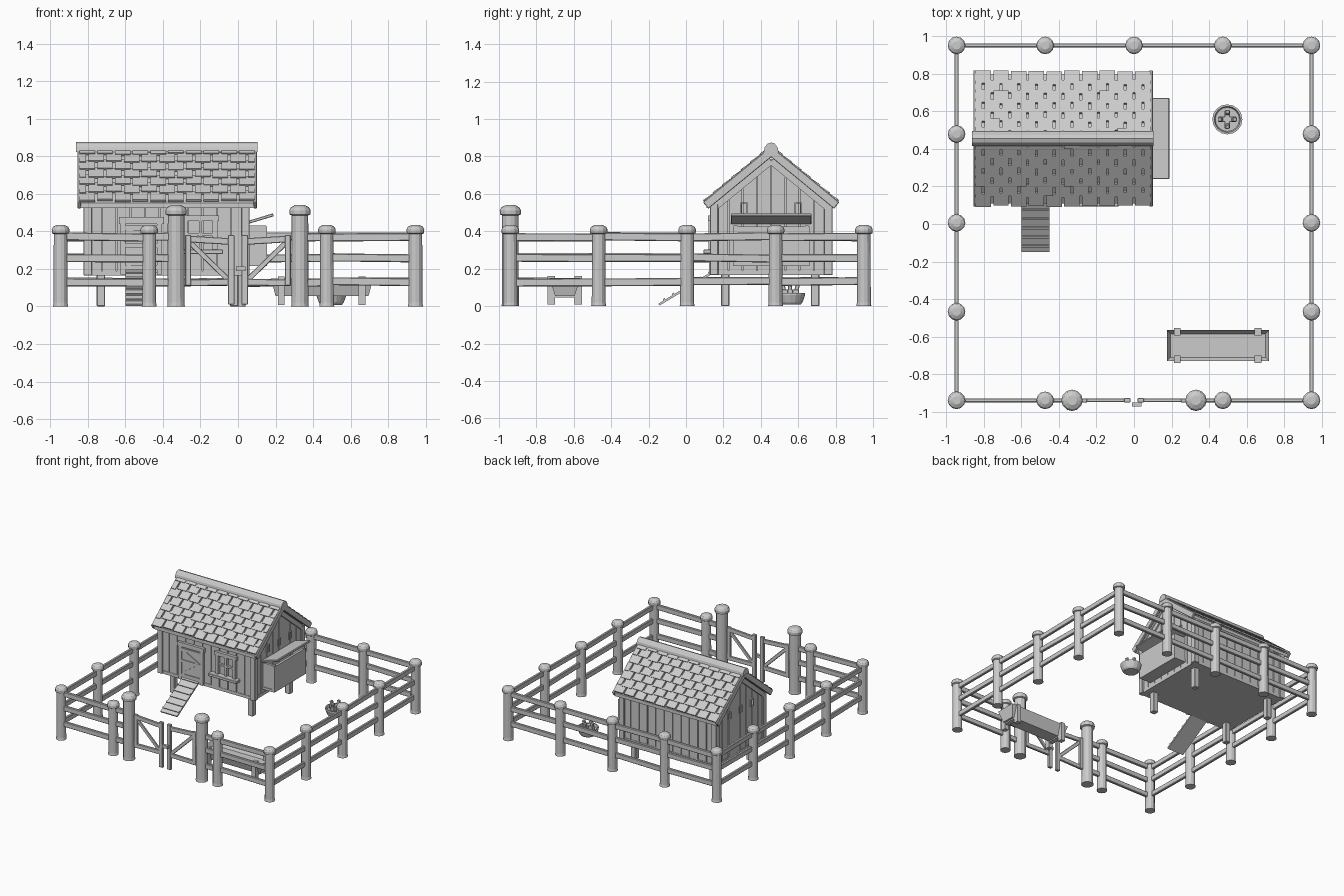
import bpy, bmesh, math, random
from mathutils import Matrix, Vector, Euler

if "Cube" in bpy.data.objects:
    bpy.data.objects.remove(bpy.data.objects["Cube"])

random.seed(4)

def finish(name, bm):
    bmesh.ops.recalc_face_normals(bm, faces=bm.faces)
    me = bpy.data.meshes.new(name)
    bm.to_mesh(me)
    bm.free()
    ob = bpy.data.objects.new(name, me)
    bpy.context.collection.objects.link(ob)
    return ob

def box(c, s, rot=(0, 0, 0)):
    return Matrix.Translation(c) @ Euler(rot).to_matrix().to_4x4() @ Matrix.Diagonal((*s, 1))

def span(x0, x1, y0, y1, z0, z1):
    return box(((x0 + x1) / 2, (y0 + y1) / 2, (z0 + z1) / 2), (x1 - x0, y1 - y0, z1 - z0))

def beam(p, q, w, h):
    p, q = Vector(p), Vector(q)
    d = q - p
    return (Matrix.Translation((p + q) / 2) @ d.to_track_quat('X', 'Z').to_matrix().to_4x4()
            @ Matrix.Diagonal((d.length, w, h, 1)))

def boxes(name, mats, bevel=0.0):
    bm = bmesh.new()
    for m in mats:
        bmesh.ops.create_cube(bm, size=1, matrix=m)
    ob = finish(name, bm)
    if bevel:
        b = ob.modifiers.new("bevel", 'BEVEL')
        b.width, b.segments = bevel, 1
    return ob

def prisms(name, items):
    """items: (x0, x1, [(y, z), ...]) profiles extruded along x"""
    bm = bmesh.new()
    for x0, x1, prof in items:
        f = bm.faces.new([bm.verts.new((x0, y, z)) for y, z in prof])
        r = bmesh.ops.extrude_face_region(bm, geom=[f])
        bmesh.ops.translate(bm, vec=(x1 - x0, 0, 0),
                            verts=[v for v in r['geom'] if isinstance(v, bmesh.types.BMVert)])
        bm.faces.new([e for e in f.verts]) if not f.is_valid else None
    return finish(name, bm)

def lathe(name, prof, loc, n=12):
    bm = bmesh.new()
    rings = [[bm.verts.new((loc[0] + r * math.cos(2 * math.pi * i / n),
                            loc[1] + r * math.sin(2 * math.pi * i / n), z)) for i in range(n)]
             for r, z in prof]
    for a, b in zip(rings, rings[1:]):
        for i in range(n):
            bm.faces.new((a[i], a[(i + 1) % n], b[(i + 1) % n], b[i]))
    bm.faces.new(rings[0])
    bm.faces.new(rings[-1])
    return finish(name, bm)

# Fence posts
P = [-0.945, -0.473, 0.0, 0.473, 0.945]
YO = 0.006
YF, YB = P[0] + YO, P[-1] + YO
post = [(.040, 0), (.037, .02), (.036, .385), (.046, .39), (.047, .41), (.040, .424), (.022, .434)]
gpost = [(.047, 0), (.045, .02), (.044, .485), (.056, .49), (.057, .512), (.048, .528), (.026, .54)]
spots = {(x, y) for x in P for y in P if abs(x) > .9 or abs(y) > .9} - {(0.0, P[0])}
for x, y in sorted(spots):
    lathe("fence_post", post, (x, y + YO))
for x in (-.33, .33):
    lathe("gate_post", gpost, (x, YF))

# Fence rails
def j():
    return random.uniform(-.005, .005)
rails = []
for z in (.37, .258, .13):
    for a, b in zip(P, P[1:]):
        for x in (P[0], P[-1]):
            rails.append(beam((x, a + YO, z + j()), (x, b + YO, z + j()), .022, .042))
        rails.append(beam((a, YB, z + j()), (b, YB, z + j()), .022, .042))
    for s in (-1, 1):
        rails.append(beam((s * .945, YF, z + j()), (s * .473, YF, z + j()), .022, .042))
        rails.append(beam((s * .473, YF, z + j()), (s * .33, YF, z + j()), .022, .042))
boxes("fence_rails", rails, .004)

# Gate leaves
for s, n in ((-1, "left"), (1, "right")):
    boxes("gate_leaf_" + n, [
        box((s * .265, YF, .245), (.032, .022, .27)),
        box((s * .036, YF, .195), (.034, .024, .37)),
        beam((s * .28, YF, .36), (s * .03, YF, .345), .018, .035),
        beam((s * .28, YF, .125), (s * .03, YF, .13), .018, .035),
        beam((s * .26, YF, .345), (s * .05, YF, .14), .014, .028)], .003)
boxes("gate_latch", [box((.015, YF - .022, .2), (.05, .02, .025))])

# House shell
X0, X1, Y0, Y1, YC, ZB = -.80, .04, .15, .76, .455, .17
K = .82
ANG = math.atan(K)
def h(y, top=.79):
    return top - K * abs(y - YC)
prisms("house_core", [(X0, X1, [(Y0, ZB), (Y1, ZB), (Y1, h(Y1)), (YC, h(YC)), (Y0, h(Y0))])])
boxes("house_floor", [span(X0 - .012, X1 + .012, Y0 - .012, Y1 + .012, ZB - .005, ZB + .02)])

# Wall planks on the long sides and the gables
n, planks = 11, []
w = (X1 - X0) / n
for i in range(n):
    a, t = X0 + i * w, random.uniform(.008, .012)
    planks += [span(a + .003, a + w - .003, Y0 - t, Y0, ZB, .53), span(a + .003, a + w - .003, Y1, Y1 + t, ZB, .53)]
boxes("long_wall_planks", planks)
n, items = 8, []
w = (Y1 - Y0) / n
for i in range(n):
    a, b = Y0 + i * w + .003, Y0 + (i + 1) * w - .003
    for x, s in ((X1, 1), (X0, -1)):
        items.append((x, x + s * random.uniform(.008, .012), [(a, ZB), (b, ZB), (b, h(b)), (a, h(a))]))
prisms("gable_planks", items)
boxes("corner_boards", [box((x, y, .355), (.045, .045, .38)) for x in (X0, X1) for y in (Y0, Y1)], .003)

# Gable trim and vents
trim = []
for x in (X0 - .012, X1 + .012):
    for y in (Y0, Y1):
        trim.append(beam((x, y, h(y, .775)), (x, YC, .775), .02, .035))
    for y in (.31, .455, .60):
        trim += [box((x, y + d, .525), (.012, .006, .055)) for d in (-.016, .016)]
        trim.append(box((x, y, .552), (.012, .038, .006)))
boxes("gable_trim", trim)

# Legs
boxes("house_legs", [box((x, y, .09), (.045, .045, .18)) for x in (-.73, -.02) for y in (.21, .69)], .004)

# Roof deck, bargeboards, shingles and ridge cap
RX0, RX1, HALF = -.85, .095, .345
prisms("roof_deck", [(RX0 + .01, RX1 - .01, [(YC + s * HALF, h(YC + HALF, .835)), (YC, .835), (YC, .808),
                     (YC + s * HALF, h(YC + HALF, .808))]) for s in (-1, 1)])
boxes("bargeboards", [beam((x, YC + s * .35, h(YC + .35, .825)), (x, YC, .825), .018, .045)
                      for x in (RX0 + .004, RX1 - .004) for s in (-1, 1)], .003)
tiles = []
rows, cols = 7, 10
slope = .35 / math.cos(ANG)
pitch, cw = slope / rows, (RX1 - RX0) / cols
for s in (-1, 1):
    for r in range(rows):
        for c in range(cols + r % 2):
            a = max(RX0, RX0 + (c - .5 * (r % 2)) * cw)
            b = min(RX1, RX0 + (c + 1 - .5 * (r % 2)) * cw)
            ln = pitch + .018
            d = (r + 1) * pitch + random.uniform(-.006, .006) - ln / 2
            ctr = ((a + b) / 2, YC + s * (d * math.cos(ANG) + .004), .848 - d * math.sin(ANG))
            tiles.append(box(ctr, (b - a - .012, ln, .013), (-s * (ANG - .09), 0, 0)))
boxes("roof_shingles", tiles)
cap = [(YC + .04 * math.cos(t), .822 + .053 * math.sin(t)) for t in [math.pi * i / 6 for i in range(7)]]
prisms("ridge_cap", [(RX0 - .012, RX1 + .008, cap)])

# Door with frame and brace
F = Y0 - .016
boxes("door", [span(-.60, -.43, F - .004, F + .01, .18, .44)])
boxes("door_frame", [span(-.625, -.598, F - .012, F + .01, .17, .47), span(-.432, -.405, F - .012, F + .01, .17, .47),
                     span(-.635, -.395, F - .014, F + .01, .44, .475),
                     span(-.6, -.43, F - .012, F, .195, .22), span(-.6, -.43, F - .012, F, .315, .335),
                     span(-.6, -.43, F - .012, F, .405, .43),
                     beam((-.59, F - .006, .22), (-.44, F - .006, .32), .01, .02),
                     beam((-.59, F - .006, .41), (-.44, F - .006, .33), .01, .02)])

# Window with sill
boxes("window_frame", [span(-.29, -.265, F - .014, F + .01, .30, .48), span(-.135, -.11, F - .014, F + .01, .30, .48),
                       span(-.30, -.10, F - .016, F + .01, .455, .485), span(-.208, -.192, F - .01, F + .01, .30, .46),
                       span(-.28, -.12, F - .01, F + .01, .375, .39)])
boxes("window_sill", [span(-.34, -.08, F - .04, F + .01, .28, .303)], .003)

# Ramp with treads
p, q = Vector((-.525, -.145, .008)), Vector((-.525, .145, .182))
ramp = [beam(p, q, .15, .012)]
pa = math.atan2(q.z - p.z, q.y - p.y)
for i in range(6):
    c = p.lerp(q, (i + .6) / 6)
    ramp.append(box((c.x, c.y, c.z + .009), (.15, .013, .012), (pa, 0, 0)))
boxes("ramp", ramp)

# Nest box with raised lid
boxes("nest_box", [span(.04, .15, .255, .275, .22, .43), span(.04, .15, .635, .655, .22, .43),
                   span(.135, .155, .25, .66, .22, .425), span(.04, .155, .25, .66, .215, .235)])
boxes("nest_box_lid", [beam((.045, .455, .445), (.188, .455, .488), .43, .016)], .003)

# Feed trough: tapered hollow body on two end feet
bm = bmesh.new()
bmesh.ops.create_cube(bm, size=1, matrix=span(.175, .72, -.73, -.565, .055, .15))
for v in bm.verts:
    if v.co.z < .1:
        v.co.x += .025 if v.co.x < .4 else -.025
        v.co.y += .03 if v.co.y < -.65 else -.03
bm.faces.ensure_lookup_table()
top = max(bm.faces, key=lambda f: f.calc_center_median().z)
bmesh.ops.inset_region(bm, faces=[top], thickness=.028)
bmesh.ops.translate(bm, verts=top.verts[:], vec=(0, 0, -.035))
finish("feed_trough", bm)
boxes("trough_feet", [m for x in (.23, .66) for m in
                      (span(x - .018, x + .018, -.74, -.555, .045, .075),
                       span(x - .018, x + .018, -.74, -.70, .008, .16),
                       span(x - .018, x + .018, -.595, -.555, .008, .16))])

# Water bowl with cross-shaped spout block
C = (.497, .557)
lathe("water_bowl", [(.055, .008), (.066, .02), (.080, .06), (.080, .07), (.070, .07), (.064, .05)], C, 16)
cross = [box((*C, .068), (.095, .03, .04)), box((*C, .068), (.03, .095, .04))]
cross += [box((C[0] + .036 * a, C[1] + .036 * b, .095), (.022, .022, .04), (-.25 * b, .25 * a, 0))
          for a, b in ((1, 0), (-1, 0), (0, 1), (0, -1))]
boxes("bowl_cross", cross, .003)
